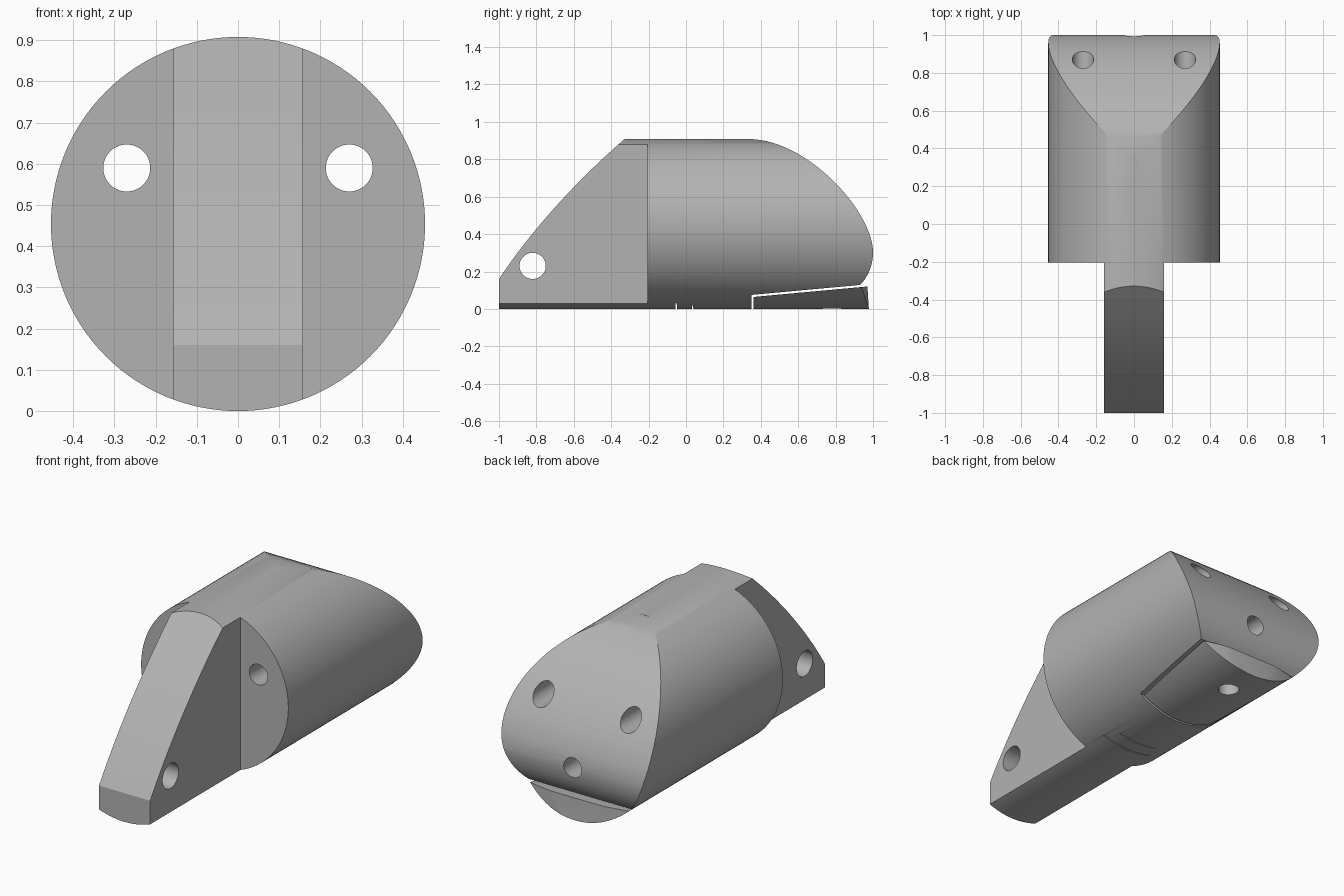
import bpy, bmesh, math
from mathutils import Vector
from mathutils.geometry import interpolate_bezier

cube = bpy.data.objects.get("Cube")
if cube:
    bpy.data.objects.remove(cube, do_unlink=True)

R = 0.454          # body radius
HALF = 0.158       # tongue half width

grey = bpy.data.materials.new("plain_grey")
grey.use_nodes = True
COLOUR = (0.45, 0.45, 0.45, 1)
grey.diffuse_color = COLOUR
grey.node_tree.nodes["Principled BSDF"].inputs["Base Color"].default_value = COLOUR


def finish(bm, name):
    bmesh.ops.recalc_face_normals(bm, faces=bm.faces)
    mesh = bpy.data.meshes.new(name)
    bm.to_mesh(mesh)
    bm.free()
    mesh.materials.append(grey)
    ob = bpy.data.objects.new(name, mesh)
    bpy.context.collection.objects.link(ob)
    return ob


def side_slab(name, outline, half=0.6):
    """Side outline in (y, z), extruded across x."""
    bm = bmesh.new()
    face = bm.faces.new([bm.verts.new((-half, y, z)) for y, z in outline])
    ext = bmesh.ops.extrude_face_region(bm, geom=[face])
    verts = [g for g in ext["geom"] if isinstance(g, bmesh.types.BMVert)]
    bmesh.ops.translate(bm, verts=verts, vec=(2 * half, 0, 0))
    return finish(bm, name)


def rod(name, centre, axis, radius, length, sides=48):
    bm = bmesh.new()
    bmesh.ops.create_cone(bm, cap_ends=True, segments=sides, radius1=radius,
                          radius2=radius, depth=length)
    turn = Vector((0, 0, 1)).rotation_difference(Vector(axis)).to_matrix()
    bmesh.ops.rotate(bm, verts=bm.verts, matrix=turn)
    bmesh.ops.translate(bm, verts=bm.verts, vec=centre)
    return finish(bm, name)


def box(name, low, high):
    bm = bmesh.new()
    bmesh.ops.create_cube(bm, size=1)
    for v in bm.verts:
        v.co = [h if c > 0 else l for c, l, h in zip(v.co, low, high)]
    return finish(bm, name)


def cut(ob, tool, operation="DIFFERENCE"):
    mod = ob.modifiers.new(tool.name, "BOOLEAN")
    mod.object, mod.operation, mod.solver = tool, operation, "EXACT"
    bpy.context.view_layer.objects.active = ob
    bpy.ops.object.modifier_apply(modifier=mod.name)
    bpy.data.objects.remove(tool, do_unlink=True)


def curve(a, b, c, d, steps):
    pts = [Vector((p[0], p[1], 0)) for p in (a, b, c, d)]
    return [(p.x, p.y) for p in interpolate_bezier(*pts, steps)]


def smooth(ob):
    bpy.ops.object.select_all(action="DESELECT")
    ob.select_set(True)
    bpy.context.view_layer.objects.active = ob
    bpy.ops.object.shade_smooth_by_angle(angle=math.radians(25))


# Body and front tongue share one side outline
slope = curve((-1, 0.16), (-0.82, 0.43), (-0.58, 0.69), (-0.33, 0.907), 14)
nose = curve((0.36, 0.907), (0.66, 0.89), (1, 0.52), (1, 0.30), 28)
chin = curve((1, 0.30), (1, 0.24), (0.975, 0.17), (0.93, 0.128), 10)
outline = ([(-1, -0.1)] + slope + [(-0.28, 0.95), (0.31, 0.95)] + nose + chin[1:]
           + [(0.35, 0.075), (0.35, -0.1)])
body = side_slab("body", outline)
cut(body, rod("round_section", (0, 0, R), (0, 1, 0), R, 3, 128), "INTERSECT")

# Shoulders beside the tongue, and the two through holes
for s in (-1, 1):
    xs = sorted((s * HALF, s * 0.7))
    cut(body, box("shoulder", (xs[0], -1.2, -0.2), (xs[1], -0.205, 1.2)))
    cut(body, rod("long_hole", (s * 0.27, 0.3, 0.59), (0, 1, 0), 0.057, 2))

# Cross hole in the tongue, blind hole in the nose
cut(body, rod("tongue_hole", (0, -0.82, 0.23), (1, 0, 0), 0.07, 1))
cut(body, rod("nose_hole", (0, 0.95, 0.30), (0, 1, 0), 0.055, 0.6))

# Two thin slits across the underside
for y, depth in ((-0.05, 0.032), (0.038, 0.017)):
    cut(body, side_slab("slit", [(y - 0.006, -0.1), (y - 0.006, depth),
                                 (y, depth), (y + 0.008, -0.1)]))
smooth(body)

# Flap under the nose, with a rounded end and a hole
flap = side_slab("flap", [(0.362, -0.1), (0.362, 0.064), (0.97, 0.12), (0.984, -0.1)])
cut(flap, rod("flap_section", (0, 0, R), (0, 1, 0), R, 3, 128), "INTERSECT")
cut(flap, rod("flap_end", (0, -0.17, 0), (0, 0, 1), 1.15, 1, 192), "INTERSECT")
cut(flap, rod("flap_hole", (0, 0.78, 0), (0, 0, 1), 0.055, 0.5))
smooth(flap)
